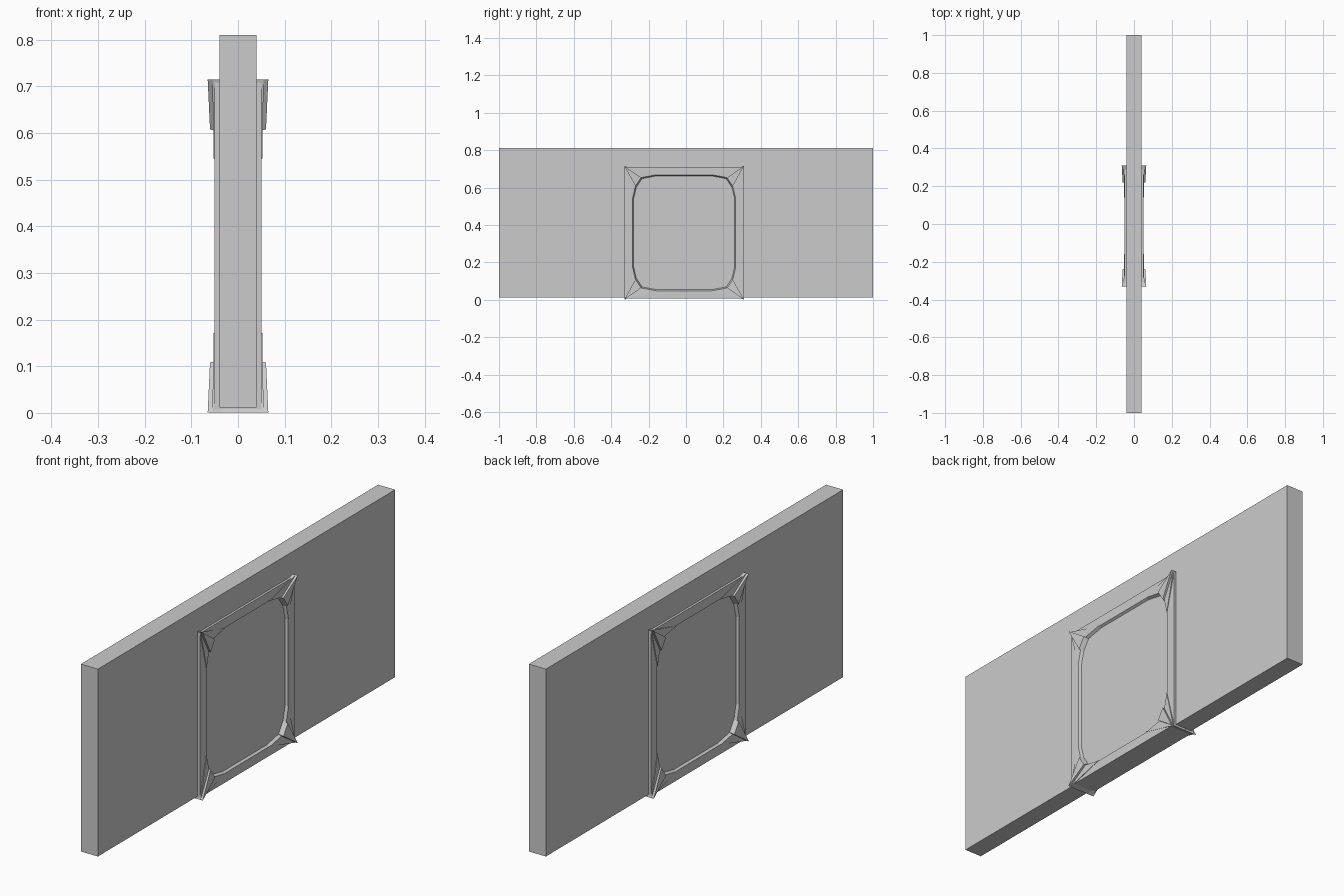
import bpy, bmesh

if "Cube" in bpy.data.objects:
    bpy.data.objects.remove(bpy.data.objects["Cube"])

CY, CZ = -0.01, 0.358          # centre of the window frame
OUT = (0.32, 0.357)            # outer half size (y, z)
BAR = (0.318, 0.350)           # slightly smaller outer size of the bars
# rounded inner corner, one quarter (y, z)
P0, P1, P2, P3 = (0.15, 0.31), (0.23, 0.295), (0.26, 0.25), (0.275, 0.187)


def make_object(name, bm):
    bmesh.ops.recalc_face_normals(bm, faces=bm.faces)
    me = bpy.data.meshes.new(name)
    bm.to_mesh(me)
    bm.free()
    ob = bpy.data.objects.new(name, me)
    bpy.context.collection.objects.link(ob)
    return ob


def through_prism(bm, pts):
    """Prism through the wall; pts = (y, z, face height, inner edge?)."""
    rings = []
    for s, deep in ((1, False), (1, True), (-1, True), (-1, False)):
        ring = []
        for y, z, h, inner in pts:
            k = 0.975 if deep and inner else 1.0
            x = s * (0.036 if deep else h)
            ring.append(bm.verts.new((x, CY + y * k, CZ + z * k)))
        rings.append(ring)
    n = len(pts)
    for a, b in zip(rings, rings[1:]):
        for i in range(n):
            j = (i + 1) % n
            bm.faces.new((a[i], a[j], b[j], b[i]))
    bm.faces.new(rings[0])
    bm.faces.new(rings[-1][::-1])


# wall slab
bm = bmesh.new()
bmesh.ops.create_cube(bm, size=1)
for v in bm.verts:
    v.co = (v.co.x * 0.08, v.co.y * 2, 0.411 + v.co.z * 0.798)
make_object("wall", bm)

# four straight frame bars
bm = bmesh.new()
H = 0.050
for s in (1, -1):
    through_prism(bm, [(BAR[0], s * BAR[1], H, False), (-BAR[0], s * BAR[1], H, False),
                       (-P0[0], s * P0[1], H, True), (P0[0], s * P0[1], H, True)])
    through_prism(bm, [(s * BAR[0], BAR[1], H, False), (s * BAR[0], -BAR[1], H, False),
                       (s * P3[0], -P3[1], H, True), (s * P3[0], P3[1], H, True)])
make_object("frame_bars", bm)

# corner pieces: two low side wedges and a raised centre wedge
bm = bmesh.new()
for sy in (1, -1):
    for sz in (1, -1):
        for a, b, h_tip, h_in in ((P0, P1, 0.055, 0.052), (P1, P2, 0.065, 0.060),
                                  (P2, P3, 0.055, 0.052)):
            through_prism(bm, [(sy * OUT[0], sz * OUT[1], h_tip, False),
                               (sy * a[0], sz * a[1], h_in, True),
                               (sy * b[0], sz * b[1], h_in, True)])
make_object("frame_corners", bm)
